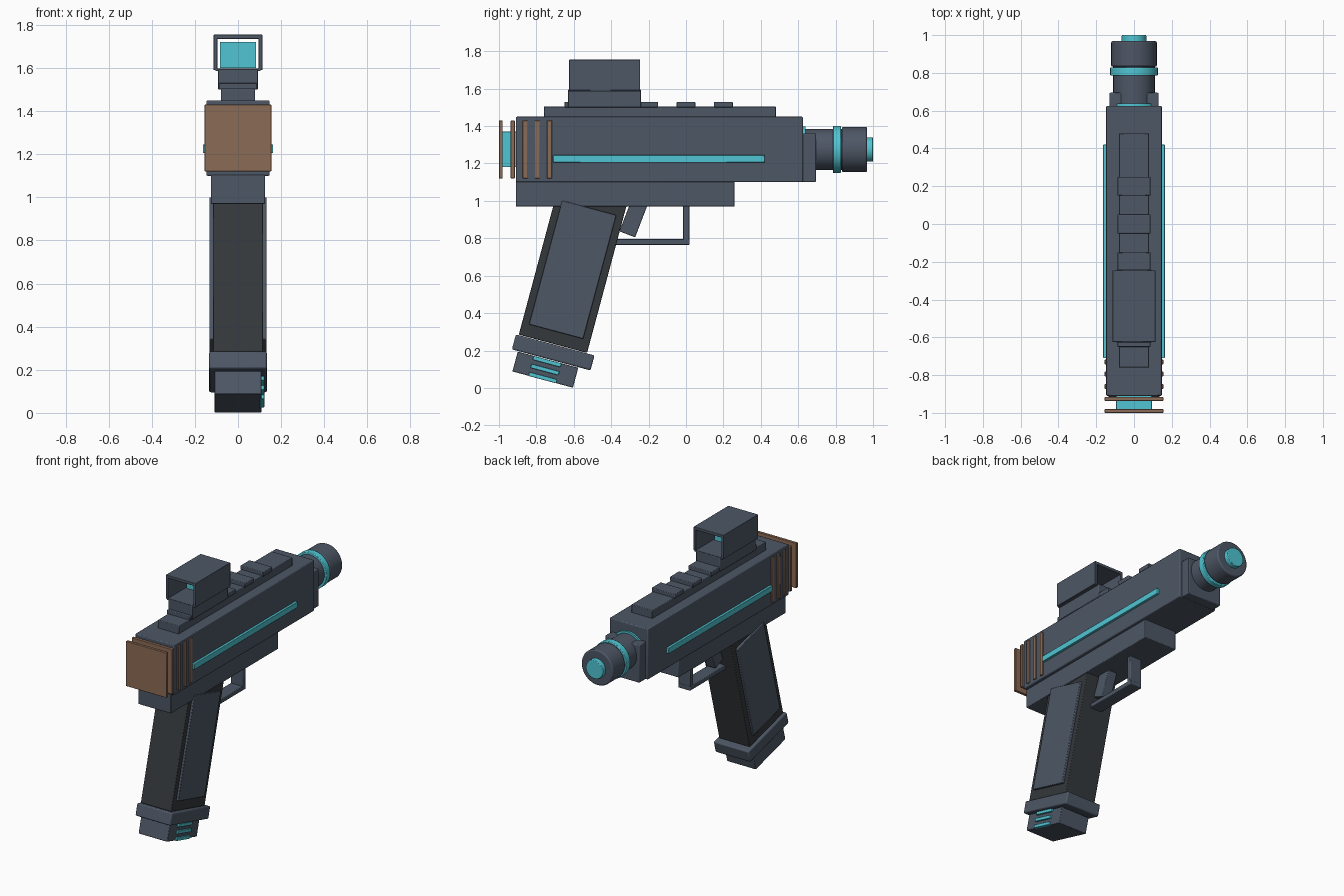
import bpy, math
from mathutils import Matrix

if "Cube" in bpy.data.objects:
    bpy.data.objects.remove(bpy.data.objects["Cube"])


def mat(name, rgb):
    m = bpy.data.materials.new(name)
    m.diffuse_color = (*rgb, 1)
    m.use_nodes = True
    m.node_tree.nodes["Principled BSDF"].inputs["Base Color"].default_value = m.diffuse_color
    return m


SLATE = mat("slate", (0.075, 0.095, 0.132))
DARK = mat("charcoal", (0.035, 0.040, 0.045))
COPPER = mat("copper", (0.26, 0.145, 0.092))
CYAN = mat("cyan", (0.08, 0.56, 0.65))


def finish(o, name, m, bevel):
    o.name = name
    o.data.materials.append(m)
    if bevel:
        b = o.modifiers.new("bevel", 'BEVEL')
        b.width = bevel
        b.segments = 2
    bpy.ops.object.shade_smooth_by_angle(angle=math.radians(35))
    return o


def box(name, m, x, y, z, bevel=0.004):
    """Box from (min, max) ranges on each axis."""
    bpy.ops.mesh.primitive_cube_add(size=1)
    o = bpy.context.object
    r = (x, y, z)
    o.data.transform(Matrix.LocRotScale([(a + b) / 2 for a, b in r], None,
                                        [b - a for a, b in r]))
    return finish(o, name, m, bevel)


def tilted(name, m, x, yc, zc, depth, height, deg=15, bevel=0.004):
    """Box leaning in the yz plane, centred on (yc, zc)."""
    o = box(name, m, x, (-depth / 2, depth / 2), (-height / 2, height / 2), bevel)
    o.location = (0, yc, zc)
    o.rotation_euler.x = -math.radians(deg)
    return o


def tube(name, m, r, y0, y1, bevel=0.0):
    """Cylinder along y on the barrel axis."""
    bpy.ops.mesh.primitive_cylinder_add(vertices=32, radius=r, depth=y1 - y0,
                                        location=(0, (y0 + y1) / 2, 1.275),
                                        rotation=(math.pi / 2, 0, 0))
    return finish(bpy.context.object, name, m, bevel)


def sym(w):
    return (-w, w)


# Receiver
box("body", SLATE, sym(0.147), (-0.91, 0.625), (1.10, 1.45), 0.006)
box("nose_block", SLATE, sym(0.13), (0.62, 0.695), (1.10, 1.36), 0.006)
box("lower_frame", SLATE, sym(0.125), (-0.91, 0.26), (0.97, 1.105))
box("top_rail", SLATE, sym(0.08), (-0.76, 0.48), (1.445, 1.505))
for i in range(5):
    yc = -0.6 + 0.2 * i
    box("rail_tooth", SLATE, sym(0.088), (yc - 0.05, yc + 0.05), (1.50, 1.53))

# Glowing side strips
for s in (-1, 1):
    box("side_strip", CYAN, sorted((s * 0.14, s * 0.163)), (-0.71, 0.42), (1.205, 1.245), 0.003)

# Rear fins, power cell and end plates
for yc in (-0.86, -0.795, -0.73):
    box("cooling_fin", COPPER, sym(0.155), (yc - 0.013, yc + 0.013), (1.12, 1.43), 0.003)
box("inner_plate", COPPER, sym(0.155), (-0.937, -0.915), (1.12, 1.43), 0.003)
box("rear_cell", CYAN, sym(0.095), (-0.985, -0.90), (1.18, 1.37), 0.003)
box("end_plate", COPPER, sym(0.155), (-1.0, -0.98), (1.12, 1.43), 0.003)

# Barrel
tube("base_ring", CYAN, 0.124, 0.61, 0.638)
tube("barrel", SLATE, 0.11, 0.60, 0.84)
tube("front_ring", CYAN, 0.126, 0.785, 0.828, 0.004)
tube("muzzle", SLATE, 0.121, 0.833, 0.968, 0.008)
tube("muzzle_tip", CYAN, 0.065, 0.95, 1.0, 0.004)

# Sight
box("sight_base", SLATE, sym(0.092), (-0.63, -0.24), (1.50, 1.595))
box("sight_roof", SLATE, sym(0.114), (-0.625, -0.245), (1.735, 1.755), 0.003)
box("sight_floor", SLATE, sym(0.105), (-0.625, -0.245), (1.586, 1.597), 0.0)
for s in (-1, 1):
    box("sight_wall", SLATE, sorted((s * 0.096, s * 0.114)), (-0.625, -0.245), (1.59, 1.75), 0.003)
box("sight_lens", CYAN, sym(0.083), (-0.44, -0.43), (1.60, 1.72), 0.0)

# Grip
tilted("grip", DARK, sym(0.117), -0.604, 0.637, 0.378, 0.83)
for s in (-1, 1):
    tilted("grip_panel", SLATE, sorted((s * 0.11, s * 0.132)), -0.606, 0.632, 0.30, 0.685)
tilted("grip_collar", SLATE, sym(0.134), -0.71, 0.19, 0.435, 0.083, bevel=0.008)
tilted("grip_foot", SLATE, sym(0.11), -0.752, 0.098, 0.335, 0.11)
for i in range(3):
    tilted("charge_light", CYAN, (0.10, 0.122), -0.754 - 0.0115 * (i - 1),
           0.098 - 0.043 * (i - 1), 0.155, 0.022, bevel=0.003)

# Trigger and guard
tilted("trigger", SLATE, sym(0.035), -0.28, 0.91, 0.09, 0.19, 21)
box("guard_bar", SLATE, sym(0.045), (-0.40, 0.02), (0.765, 0.795))
box("guard_post", SLATE, sym(0.045), (-0.015, 0.018), (0.77, 0.98))
